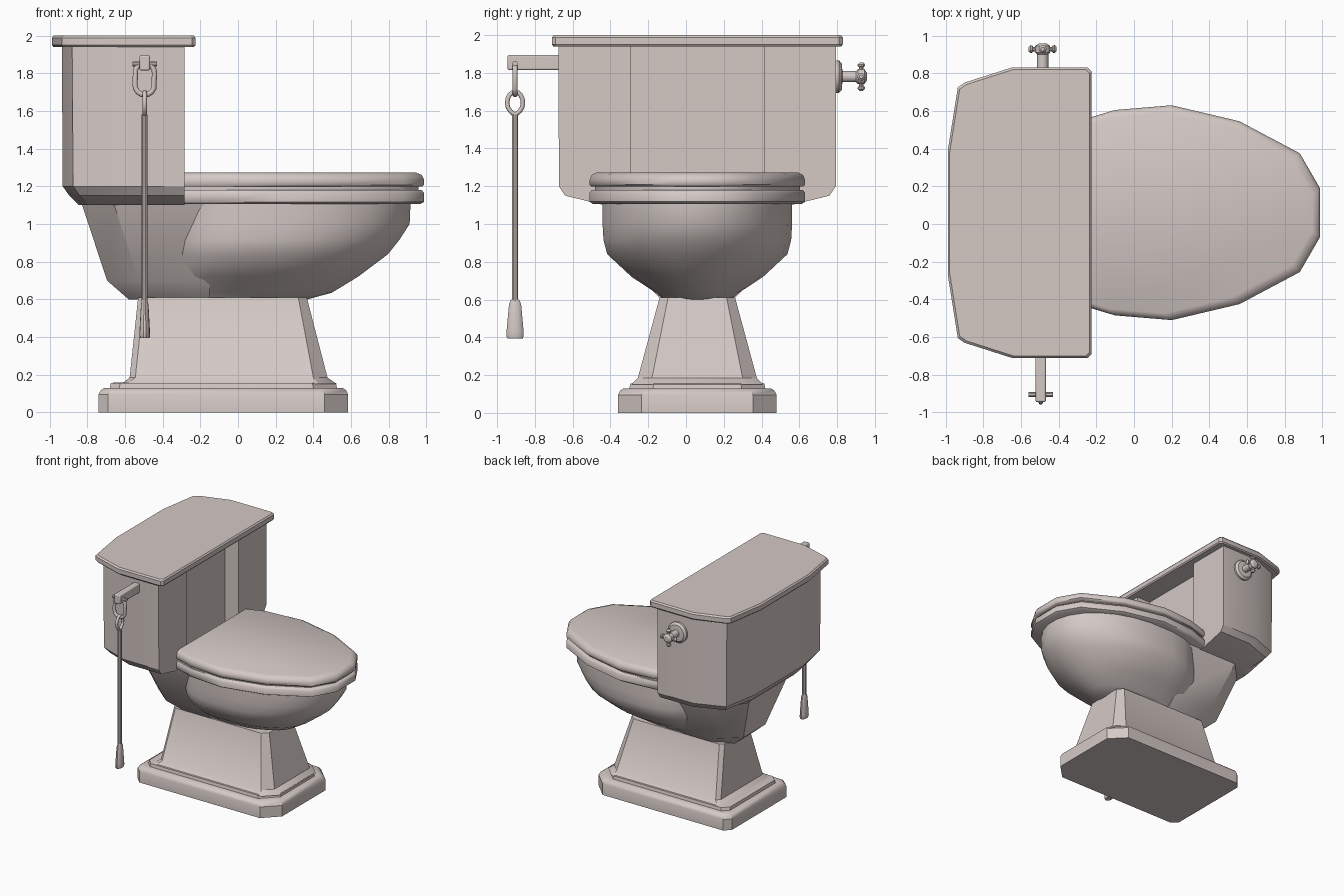
import bpy, bmesh, math
from mathutils import Vector

if "Cube" in bpy.data.objects:
    bpy.data.objects.remove(bpy.data.objects["Cube"])

YC = 0.06  # symmetry plane of the fixture
mat = bpy.data.materials.new("warm_white_ceramic")
mat.diffuse_color = (0.66, 0.585, 0.56, 1)
mat.use_nodes = True
mat.node_tree.nodes["Principled BSDF"].inputs["Base Color"].default_value = mat.diffuse_color


def finish(name, bm, smooth=30, bevel=0, segs=2):
    bmesh.ops.recalc_face_normals(bm, faces=bm.faces)
    me = bpy.data.meshes.new(name)
    bm.to_mesh(me)
    bm.free()
    ob = bpy.data.objects.new(name, me)
    bpy.context.collection.objects.link(ob)
    me.materials.append(mat)
    if bevel:
        m = ob.modifiers.new("bevel", 'BEVEL')
        m.width, m.segments, m.limit_method = bevel, segs, 'ANGLE'
        m.angle_limit = math.radians(40)
    bpy.ops.object.select_all(action='DESELECT')
    ob.select_set(True)
    bpy.context.view_layer.objects.active = ob
    bpy.ops.object.shade_smooth_by_angle(angle=math.radians(smooth))
    return ob


def loft(name, rings, **kw):
    """Skin a list of closed rings of 3D points and cap both ends."""
    bm = bmesh.new()
    rows = [[bm.verts.new(p) for p in r] for r in rings]
    n = len(rows[0])
    for a, b in zip(rows, rows[1:]):
        for i in range(n):
            j = (i + 1) % n
            bm.faces.new((a[i], a[j], b[j], b[i]))
    bm.faces.new(rows[0])
    bm.faces.new(rows[-1])
    return finish(name, bm, **kw)


def sym(half, z):
    """Mirror a half outline (x, half width) about the symmetry plane."""
    return [(x, YC + y, z) for x, y in half] + [(x, YC - y, z) for x, y in reversed(half)]


def chamfered(x0, x1, hy, cf, cb, z):
    """Rectangle with front (+x) and back corner chamfers."""
    return sym([(x1, hy - cf), (x1 - cf, hy), (x0 + cb, hy), (x0, hy - cb)], z)


def lathe(name, start, direction, profile, n=14, flat=1.0):
    """Revolve (distance, radius) pairs about an axis."""
    q = Vector(direction).to_track_quat('Z', 'Y')
    rings = []
    for d, r in profile:
        ring = []
        for i in range(n):
            a = 2 * math.pi * i / n
            p = q @ Vector((r * math.cos(a), r * math.sin(a), d))
            ring.append(Vector(start) + Vector((p.x * flat, p.y, p.z)))
        rings.append(ring)
    return loft(name, rings)


def link(name, points, r):
    """Closed tube through points."""
    cu = bpy.data.curves.new(name, 'CURVE')
    cu.dimensions, cu.bevel_depth, cu.bevel_resolution = '3D', r, 2
    sp = cu.splines.new('POLY')
    sp.points.add(len(points) - 1)
    for p, c in zip(sp.points, points):
        p.co = (*c, 1)
    sp.use_cyclic_u = True
    cu.materials.append(mat)
    ob = bpy.data.objects.new(name, cu)
    bpy.context.collection.objects.link(ob)


# base plinth with stepped moulding
loft("base", [chamfered(-0.74 + d, 0.585 - d, 0.42 - d, 0.125, 0.05, z) for d, z in
              [(0, 0), (0, 0.095), (0.012, 0.118), (0.03, 0.13), (0.06, 0.13), (0.065, 0.155), (0.09, 0.16)]])

# pedestal
loft("pedestal", [chamfered(x0, x1, h, c, 0.03, z) for x0, x1, h, c, z in
                  [(-0.62, 0.525, 0.35, 0.10, 0.15), (-0.575, 0.475, 0.315, 0.075, 0.185),
                   (-0.53, 0.365, 0.20, 0.045, 0.61)]])


# bowl: egg-shaped rings, fuller at the back
def egg(cx, back, nose, half, z, n=28):
    ring = []
    for i in range(n):
        a = 2 * math.pi * (i + 0.5) / n
        c, s = math.cos(a), math.sin(a)
        if c > 0:
            x = cx + (nose - cx) * c ** 0.95
        else:
            x = cx - (cx - back) * (-c) ** 0.7
        ring.append((x, YC + half * s, z))
    return ring


loft("bowl", [egg(*r) for r in
              [(0, -0.38, 0.37, 0.18, 0.60), (0.05, -0.39, 0.50, 0.22, 0.635),
               (0.1, -0.41, 0.64, 0.35, 0.72), (0.15, -0.42, 0.80, 0.48, 0.84),
               (0.18, -0.43, 0.86, 0.50, 0.915),
               (0.2, -0.43, 0.915, 0.505, 1.0), (0.2, -0.43, 0.92, 0.505, 1.11)]], smooth=40)

# rear block under the tank
loft("bowl_back", [sym([(-0.15, h), (xb + 0.17, h), (xb, hb)], z) for xb, h, hb, z in
                   [(-0.58, 0.19, 0.10, 0.60), (-0.695, 0.29, 0.15, 0.70), (-0.83, 0.44, 0.26, 1.11)]])


# tank: plan with recessed middle of the front, tapered underneath
def tank(sx, sy, z):
    half = [(-0.415, 0.355), (-0.285, 0.355), (-0.285, 0.735), (-0.63, 0.735), (-0.88, 0.64), (-0.935, 0.32)]
    return sym([(x if x > -0.5 else x + sx, y if y < 0.4 else y - sy) for x, y in half], z)


loft("tank", [tank(0.09, 0.24, 1.10), tank(0.04, 0.035, 1.15), tank(0.005, 0.002, 1.2), tank(0, 0, 1.95)],
     smooth=25)

# tank lid
lid = [(-0.225, 0.75), (-0.245, 0.77), (-0.65, 0.77), (-0.90, 0.69), (-0.935, 0.665), (-0.988, 0.33)]


def lid_ring(d, z):
    return sym([(x + (-d if x > -0.5 else d), y - d) for x, y in lid], z)


loft("tank_lid", [lid_ring(0.008, 1.94), lid_ring(0, 1.95), lid_ring(0, 1.988), lid_ring(0.01, 2.0)])

# seat ring, spacer and seat cover share one faceted outline
seat = [(0.987, 0.13), (0.88, 0.315), (0.56, 0.485), (0.2, 0.57), (-0.1, 0.545), (-0.285, 0.49)]


def seat_ring(d, z):
    return sym([(x - d if x > -0.28 else x, y - d * 0.9) for x, y in seat], z)


def seat_part(name, prof):
    loft(name, [seat_ring(d, z) for d, z in prof], smooth=50)


seat_part("seat", [(0.02, 1.105), (0, 1.118), (0, 1.165), (0.012, 1.18)])
seat_part("seat_gap", [(0.03, 1.175), (0.03, 1.205)])
seat_part("seat_cover", [(0.01, 1.198), (0, 1.208), (0, 1.235), (0.012, 1.26), (0.04, 1.272)])

# pull arm with cross pin
HX, HY = -0.495, -0.905
bm = bmesh.new()
bmesh.ops.create_cube(bm, size=1)
for v in bm.verts:
    v.co = (HX + v.co.x * 0.055, -0.8 + v.co.y * 0.29, 1.855 + v.co.z * 0.08)
finish("pull_arm", bm, bevel=0.008)
lathe("pull_pin", (HX - 0.065, HY, 1.85), (1, 0, 0), [(0, 0.014), (0.13, 0.014)], 10)

# two chain links
N = 16
ang = [2 * math.pi * i / N for i in range(N)]
link("chain_link_upper", [(HX + 0.052 * math.cos(a), HY, 1.77 + 0.055 * math.sin(a) + 0.03 * (1 if a < math.pi else -1))
                          for a in ang], 0.014)
link("chain_link_lower", [(HX, HY + 0.042 * math.cos(a) * (1 if a < math.pi else abs(math.cos(a)) ** 0.5),
                           1.64 + 0.06 * math.sin(a)) for a in ang], 0.012)

# pull rod and flattened grip
lathe("pull_rod", (HX, HY, 0.58), (0, 0, 1), [(0, 0.016), (1.0, 0.016)], 10)
g = lathe("pull_grip", (0, HY, 0.395), (0, 0, 1),
          [(0, 0.042), (0.012, 0.047), (0.04, 0.046), (0.18, 0.033), (0.205, 0.022)], 14, 0.6)
g.location.x = HX

# flush tap: rose, stem and hub, then four ball-ended spokes
KX, KZ = -0.485, 1.78
lathe("tap_stem", (KX, 0.78, KZ), (0, 1, 0),
      [(0, 0.088), (0.03, 0.088), (0.045, 0.07), (0.048, 0.03), (0.12, 0.03), (0.13, 0.04),
       (0.165, 0.04), (0.178, 0.02)], 18)
for i in range(4):
    a = i * math.pi / 2
    lathe(f"tap_spoke_{i + 1}", (KX, 0.928, KZ), (math.cos(a), 0, math.sin(a)),
          [(0, 0.012), (0.05, 0.012), (0.054, 0.019), (0.064, 0.021), (0.075, 0.01)], 10)
